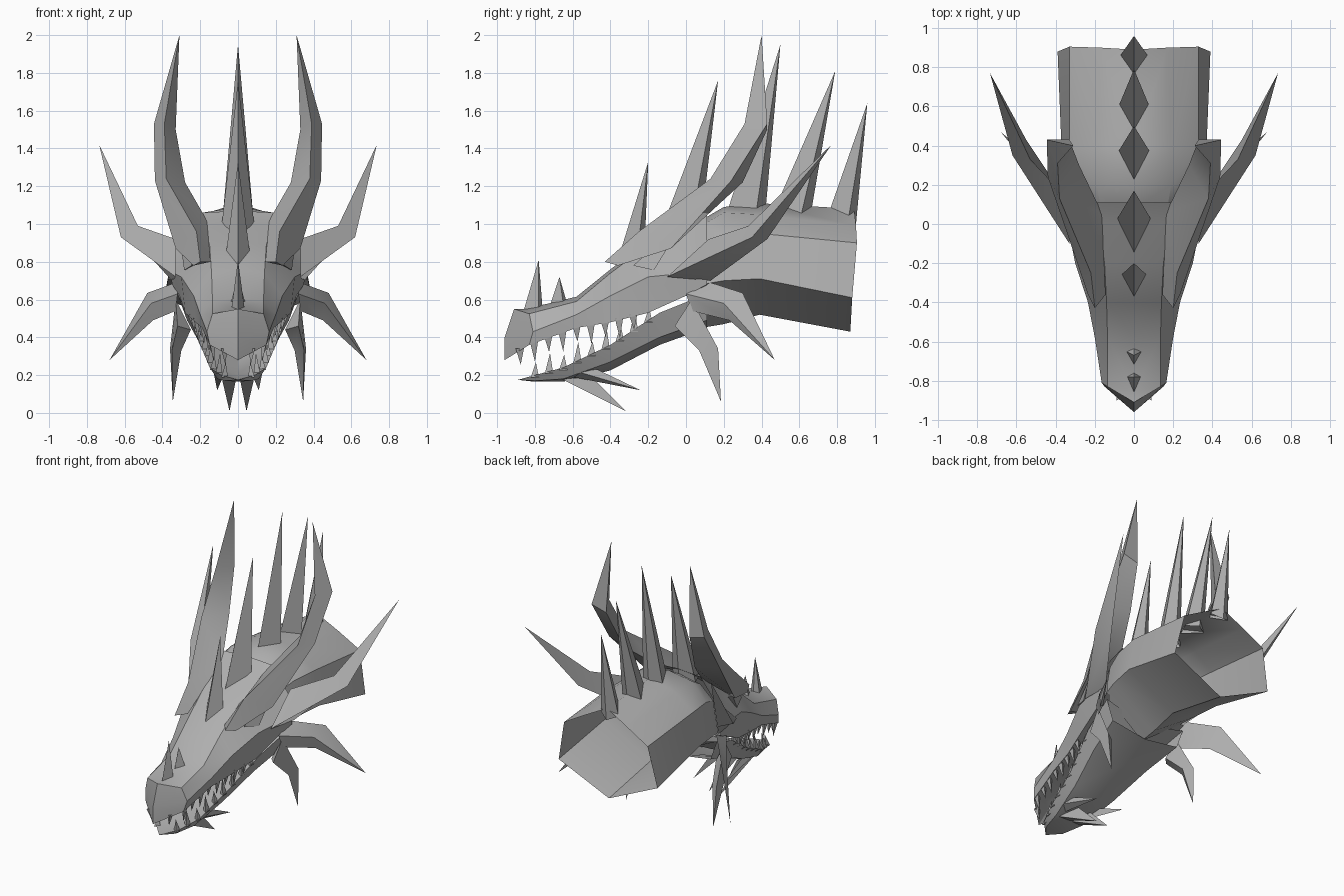
import bpy, bmesh, math

if "Cube" in bpy.data.objects:
    bpy.data.objects.remove(bpy.data.objects["Cube"])

grey = bpy.data.materials.new("stone grey")
grey.diffuse_color = (0.43, 0.43, 0.43, 1)
grey.use_nodes = True
grey.node_tree.nodes["Principled BSDF"].inputs["Base Color"].default_value = grey.diffuse_color


def build(name, lofts):
    """Skin each list of rings, mirror everything in x and weld the seam.
    lofts: (rings, closed); a one-point ring is an apex."""
    bm = bmesh.new()
    for rings, closed, cap in lofts:
        for s in (1, -1):
            vr = [[bm.verts.new((s * x, y, z)) for x, y, z in r] for r in rings]
            for a, b in zip(vr, vr[1:]):
                n = max(len(a), len(b))
                for i in range(n if closed else n - 1):
                    j = (i + 1) % n
                    if len(b) == 1:
                        bm.faces.new((a[i], a[j], b[0]))
                    elif len(a) == 1:
                        bm.faces.new((a[0], b[j], b[i]))
                    else:
                        bm.faces.new((a[i], a[j], b[j], b[i]))
            if cap:
                for r in (vr[0], vr[-1]):
                    if closed and len(r) > 2:
                        bm.faces.new(r)
    bmesh.ops.remove_doubles(bm, verts=bm.verts, dist=0.0005)
    bmesh.ops.recalc_face_normals(bm, faces=bm.faces)
    me = bpy.data.meshes.new(name)
    bm.to_mesh(me)
    bm.free()
    ob = bpy.data.objects.new(name, me)
    bpy.context.collection.objects.link(ob)
    me.materials.append(grey)
    bpy.ops.object.select_all(action='DESELECT')
    ob.select_set(True)
    bpy.context.view_layer.objects.active = ob
    bpy.ops.object.shade_smooth_by_angle(angle=math.radians(30))
    return ob


def section(y, pts):
    return [(x, y, z) for x, z in pts]


# Upper head: half sections run top centre, top edge, cheek, lip, palate
head = [
    [(0, -.91, .55), (0, -.91, .55), (0, -.96, .40), (0, -.96, .28), (0, -.90, .36)],
    [(0, -.85, .55), (.135, -.83, .525), (.165, -.81, .43), (.15, -.83, .36), (0, -.82, .39)],
    section(-.58, [(0, .615), (.135, .59), (.20, .52), (.19, .45), (0, .47)]),
    section(-.40, [(0, .76), (.14, .74), (.235, .62), (.225, .48), (0, .51)]),
    section(-.20, [(0, .91), (.15, .89), (.30, .72), (.28, .53), (0, .57)]),
    section(0, [(0, 1.0), (.18, .98), (.34, .74), (.31, .62), (0, .62)]),
    section(.11, [(0, 1.07), (.19, 1.06), (.36, .84), (.35, .68), (0, .62)]),
]
build("head", [(head, False, False)])

# Lower jaw: half sections run mouth floor, lip, outer edge, underside centre
tip = (0, -.89, .175)
jaw = [
    [tip, tip, tip, tip],
    section(-.80, [(0, .185), (.09, .20), (.07, .17), (0, .165)]),
    section(-.65, [(0, .205), (.15, .24), (.11, .18), (0, .165)]),
    section(-.40, [(0, .28), (.20, .36), (.16, .27), (0, .225)]),
    section(-.14, [(0, .42), (.27, .53), (.22, .40), (0, .36)]),
    section(.11, [(0, .55), (.32, .63), (.27, .49), (0, .45)]),
]
build("lower_jaw", [(jaw, False, False)])

# Neck: tube with an open rear end
neck = [
    section(.08, [(0, 1.02), (.17, .99), (.27, .90), (.31, .68), (0, .45)]),
    section(.20, [(0, 1.09), (.19, 1.06), (.30, .94), (.34, .70), (0, .47)]),
    section(.39, [(0, 1.11), (.19, 1.05), (.33, .95), (.37, .71), (0, .52)]),
    [(0, .89, 1.08), (.17, .90, .99), (.33, .905, .90), (.39, .88, .61), (0, .87, .43)],
]
build("neck", [(neck, False, False)])

# Swept horns growing from the brows
horn = [
    [(.20, -.43, .80), (.235, -.36, .78), (.145, -.36, .80)],
    [(.22, -.25, .96), (.33, -.08, .87), (.165, .06, 1.02)],
    [(.38, .13, 1.24), (.44, .24, 1.23), (.28, .30, 1.22)],
    [(.39, .31, 1.53), (.445, .43, 1.53), (.33, .43, 1.50)],
    [(.31, .40, 2.0)],
]
build("horns", [(horn, True, True)])

# Eyes tucked below the brows
eye = [[(.245, -.28, .78), (.285, -.17, .755), (.30, -.10, .87), (.25, -.2, .85)],
       [(.19, -.18, .80)]]
build("eyes", [(eye, True, True)])

# Cheek, ear and jaw spikes
cheek = [
    [(.33, -.10, .72), (.35, .13, .70), (.33, .12, .92)],
    [(.62, .35, .93), (.55, .43, .92), (.53, .33, .99)],
    [(.735, .77, 1.42)],
]
ear = [
    [(.32, 0, .63), (.33, .03, .54), (.33, .13, .69)],
    [(.46, .20, .58), (.45, .23, .49), (.48, .30, .635)],
    [(.68, .47, .28)],
]
under = [
    [(.32, -.06, .46), (.25, .02, .44), (.33, .03, .60)],
    [(.35, .07, .33), (.30, .13, .33), (.36, .17, .34)],
    [(.345, .185, .06)],
]
build("cheek_spikes", [(cheek, True, True)])
build("ear_spikes", [(ear, True, True)])
build("jaw_spikes", [(under, True, True)])

# Chin spikes sweeping back
chin = [[(.01, -.66, .18), (.085, -.66, .18), (.05, -.50, .19)], [(.045, -.32, .01)]]
chin_side = [[(.08, -.60, .19), (.13, -.58, .22), (.11, -.47, .23)], [(.11, -.24, .12)]]
build("chin_spikes", [(chin, True, True), (chin_side, True, True)])


# Crest spikes along the ridge: front y, widest y, back y, half width, base z, tip
def crest(front, mid, back, w, zf, zm, zb, tip_y, tip_z):
    base = [(0, front, zf), (w, mid, zm), (0, back, zb)]
    return ([base, [(0, tip_y, tip_z)]], False, False)


build("crest_spikes", [
    crest(-.37, -.26, -.22, .065, .78, .83, .86, -.20, 1.33),
    crest(-.15, .02, .08, .09, .92, .96, 1.0, .17, 1.76),
    crest(.22, .37, .42, .08, 1.07, 1.05, 1.06, .50, 1.95),
    crest(.47, .61, .66, .075, 1.08, 1.05, 1.05, .79, 1.81),
    crest(.76, .86, .90, .07, 1.07, 1.03, 1.0, .96, 1.64),
])
build("nose_spikes", [
    crest(-.86, -.78, -.76, .035, .54, .55, .56, -.78, .81),
    crest(-.72, -.65, -.63, .04, .57, .58, .58, -.67, .72),
])


# Teeth spaced along each lip
def on_lip(path, y):
    for a, b in zip(path, path[1:]):
        if a[1] <= y <= b[1]:
            t = (y - a[1]) / (b[1] - a[1])
            return [p + (q - p) * t for p, q in zip(a, b)]


def tooth(path, y, length, r):
    x, y, z = on_lip(path, y)
    x -= .015
    z -= math.copysign(.012, length)
    base = [(x + r * .6, y - r, z), (x + r * .6, y + r, z), (x - r, y, z)]
    return ([base, [(x - .01, y + .005, z + length)]], True, True)


upper_lip = [r[3] for r in head[:5]]
lower_lip = [r[1] for r in jaw[:5]]
upper = [tooth(upper_lip, -.88 + .075 * i, -(.11 if i % 2 else .085), .022)
         for i in range(9)]
lower = [tooth(lower_lip, -.80 + .075 * i, .11 if i % 2 else .08, .022)
         for i in range(9)]
build("upper_teeth", upper)
build("lower_teeth", lower)
